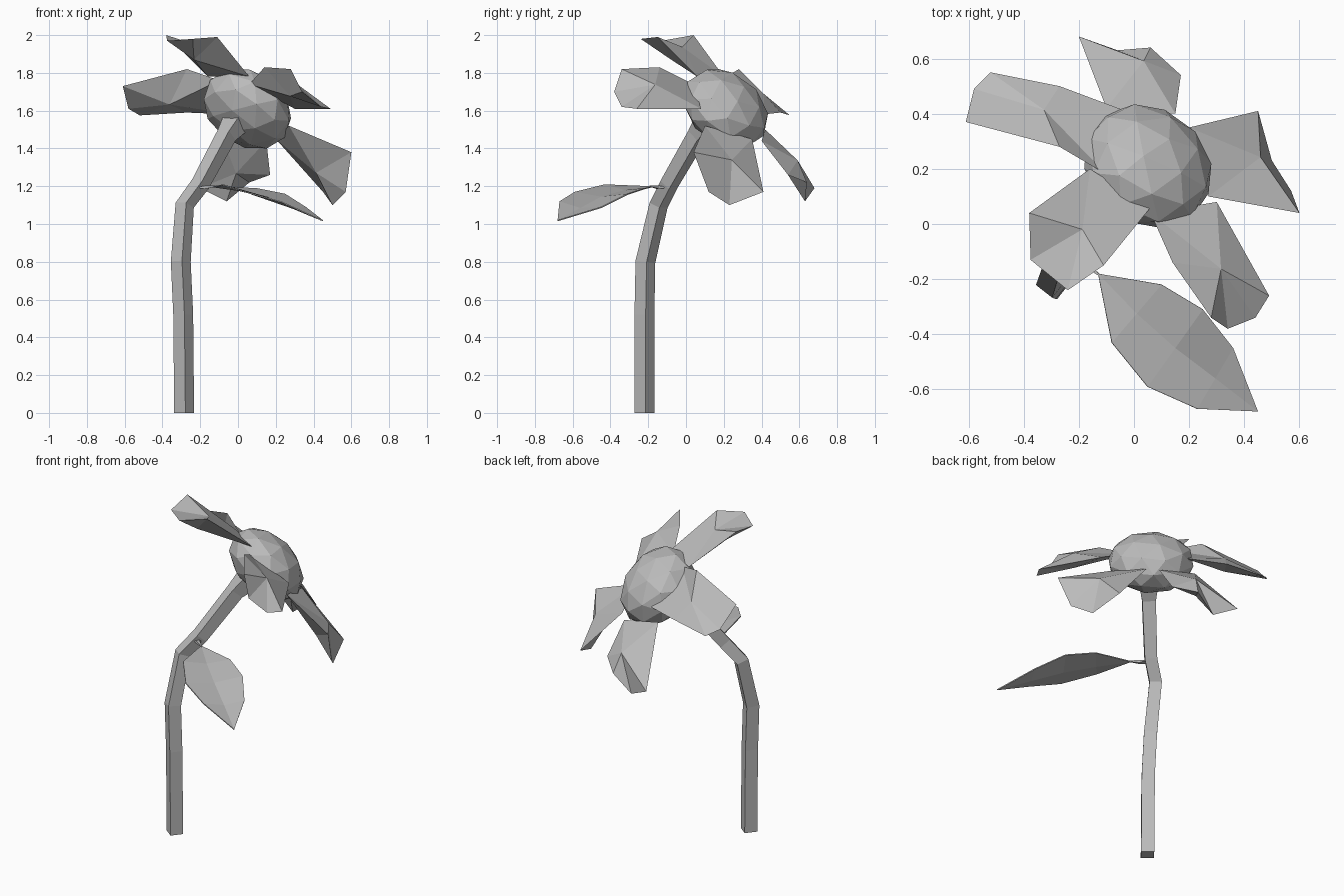
import bpy, bmesh, math
from mathutils import Vector, Matrix

cube = bpy.data.objects.get("Cube")
if cube:
    bpy.data.objects.remove(cube)

grey = bpy.data.materials.new("plain_grey")
grey.use_nodes = True
grey.diffuse_color = (0.5, 0.5, 0.5, 1)
grey.node_tree.nodes["Principled BSDF"].inputs["Base Color"].default_value = (0.5, 0.5, 0.5, 1)

# Direction the flower head faces
FACING = Vector((0.456, 0.572, 0.683)).normalized()
UP = Vector((0, 0, 1))


def finish(name, bm):
    bmesh.ops.recalc_face_normals(bm, faces=bm.faces)
    mesh = bpy.data.meshes.new(name)
    bm.to_mesh(mesh)
    bm.free()
    mesh.materials.append(grey)
    obj = bpy.data.objects.new(name, mesh)
    bpy.context.collection.objects.link(obj)
    return obj


def tube(name, path, radii, sides=4):
    """Faceted tube whose rings follow the path."""
    bm = bmesh.new()
    pts = [Vector(p) for p in path]
    rings = []
    for i, p in enumerate(pts):
        tangent = pts[min(i + 1, len(pts) - 1)] - pts[max(i - 1, 0)]
        turn = UP.rotation_difference(tangent) if 0 < i else UP.rotation_difference(UP)
        ring = []
        for k in range(sides):
            a = math.tau * k / sides + 0.12
            ring.append(bm.verts.new(p + turn @ Vector((math.cos(a), math.sin(a), 0)) * radii[i]))
        rings.append(ring)
    for low, high in zip(rings, rings[1:]):
        for k in range(sides):
            j = (k + 1) % sides
            bm.faces.new((low[k], low[j], high[j], high[k]))
    bm.faces.new(rings[0])
    bm.faces.new(rings[-1])
    return finish(name, bm)


def petal(name, outline, lift, drop):
    """Folded petal: an outline with a raised peak above and a keel below."""
    bm = bmesh.new()
    rim = [bm.verts.new(p) for p in outline]
    centre = sum((v.co for v in rim), Vector()) / len(rim)
    peak = bm.verts.new(centre + FACING * lift)
    keel = bm.verts.new(centre - FACING * drop)
    for a, b in zip(rim, rim[1:] + rim[:1]):
        bm.faces.new((a, b, peak))
        bm.faces.new((b, a, keel))
    return finish(name, bm)


# Stem, bending towards the flower head
tube("stem",
     [(-.285, -.22, 0), (-.29, -.22, .52), (-.303, -.215, .8), (-.282, -.145, 1.1),
      (-.2, -.09, 1.21), (-.06, .06, 1.47), (.02, .15, 1.58)],
     [.053, .053, .053, .05, .05, .055, .09])

# Leaf stalk
tube("leaf_stalk", [(-.21, -.11, 1.19), (-.17, -.15, 1.195), (-.12, -.19, 1.2)], [.03, .012, .004])

# Leaf: two edges either side of a sunken midrib
bm = bmesh.new()
left_edge = [(-.08, -.43, 1.21), (.05, -.59, 1.17), (.23, -.67, 1.12)]
right_edge = [(.1, -.22, 1.19), (.25, -.31, 1.16), (.36, -.45, 1.09)]
base = bm.verts.new((-.13, -.18, 1.2))
tip = bm.verts.new((.45, -.68, 1.02))
rib = [bm.verts.new((Vector(a) + Vector(b)) / 2 - UP * .02) for a, b in zip(left_edge, right_edge)]
for edge in (left_edge, right_edge):
    side = [bm.verts.new(p) for p in edge]
    bm.faces.new((base, side[0], rib[0]))
    for i in range(2):
        bm.faces.new((side[i], side[i + 1], rib[i + 1], rib[i]))
    bm.faces.new((side[2], tip, rib[2]))
leaf = finish("leaf", bm)
thick = leaf.modifiers.new("thickness", "SOLIDIFY")
thick.thickness = .006

# Flower head: flattened faceted ball tilted to the facing direction
bm = bmesh.new()
bmesh.ops.create_icosphere(bm, subdivisions=2, radius=1)
tilt = UP.rotation_difference(FACING).to_matrix().to_4x4()
bm.transform(Matrix.Translation((.05, .21, 1.61)) @ tilt @ Matrix.Diagonal((.25, .25, .17, 1)))
finish("flower_head", bm)

# Five petals around the head
petal("petal_right",
      [(-.1, .18, 1.76), (-.27, .28, 1.82), (-.61, .37, 1.73), (-.58, .49, 1.61),
       (-.52, .55, 1.575), (-.27, .5, 1.59), (-.03, .41, 1.58)], .03, .05)
petal("petal_back",
      [(-.1, .42, 1.5), (-.2, .68, 1.19), (-.06, .63, 1.12), (.06, .64, 1.22),
       (.17, .54, 1.26), (.15, .4, 1.44)], .07, .03)
petal("petal_left",
      [(.2, .35, 1.45), (.45, .41, 1.17), (.5, .23, 1.1), (.57, .12, 1.17),
       (.6, .04, 1.38), (.27, .1, 1.52)], .06, .04)
petal("petal_front",
      [(.06, .04, 1.74), (.14, -.14, 1.83), (.28, -.34, 1.82), (.34, -.38, 1.7),
       (.44, -.34, 1.62), (.49, -.26, 1.61), (.3, .08, 1.61)], .05, .04)
petal("petal_top",
      [(.06, .06, 1.78), (-.11, -.15, 1.99), (-.24, -.24, 1.98), (-.375, -.13, 1.97),
       (-.38, .04, 2.0), (-.16, .2, 1.78)], .03, .07)
